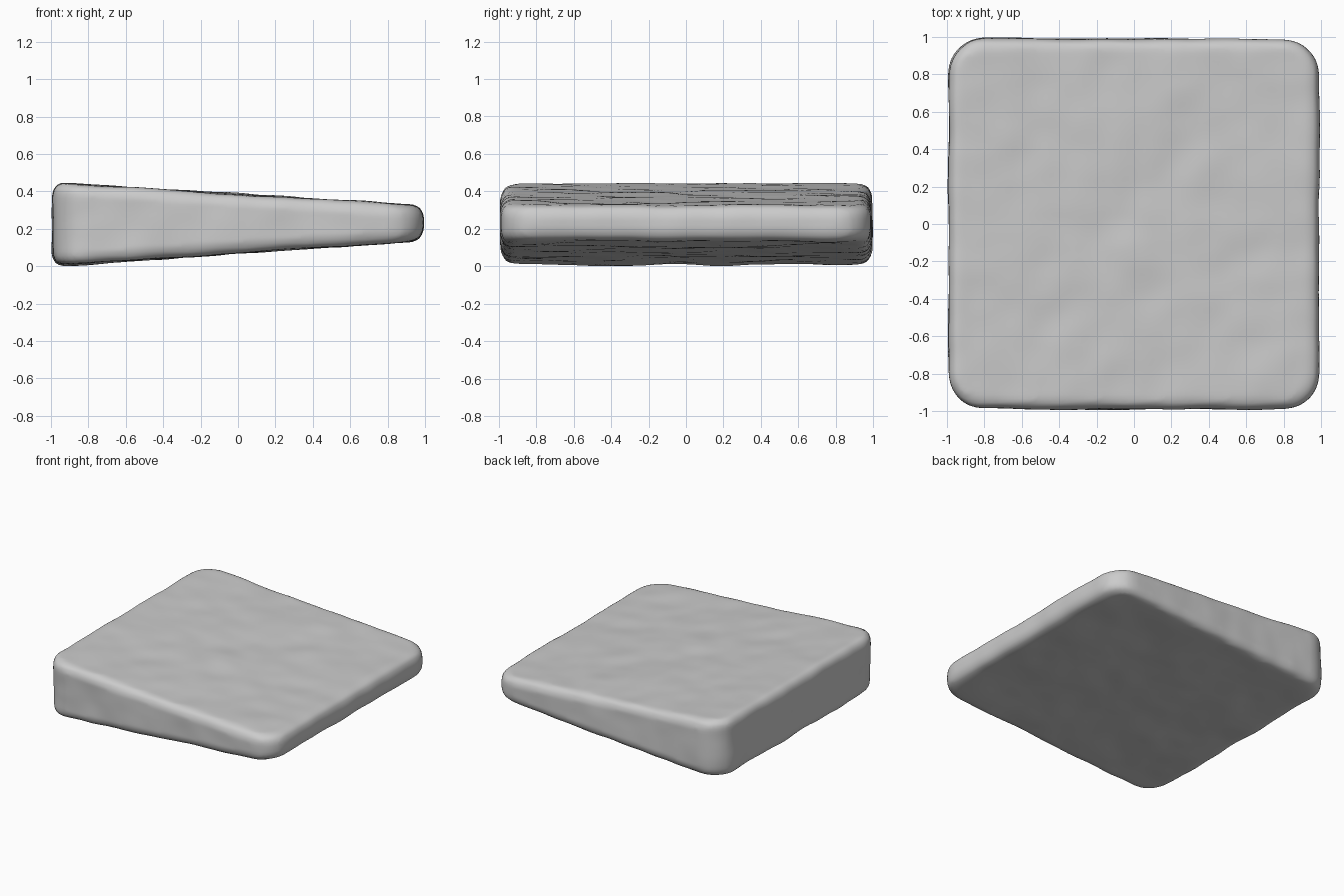
import bpy, bmesh, math

if "Cube" in bpy.data.objects:
    bpy.data.objects.remove(bpy.data.objects["Cube"])

HALF, CORNER, EDGE = 0.99, 0.19, 0.06


def top_z(x):
    return 0.385 - 0.064 * x


def bottom_z(x):
    return 0.070 + 0.069 * x


def outline(inset):
    """Rounded square plan, pulled in by inset."""
    r = CORNER - inset
    c = HALF - CORNER
    pts = []
    for k, (sx, sy) in enumerate([(1, 1), (-1, 1), (-1, -1), (1, -1)]):
        for i in range(11):
            a = math.radians(90 * k + 9 * i)
            pts.append((sx * c + r * math.cos(a), sy * c + r * math.sin(a)))
    return pts


# Tapered slab: stacked outlines following a rounded rim
bm = bmesh.new()
angles = [math.radians(90 * i / 6) for i in range(7)]
rim = [(EDGE * (1 - math.cos(a)), EDGE * (1 - math.sin(a))) for a in angles]
rings = []
for inset, drop in reversed(rim):
    rings.append([bm.verts.new((x, y, bottom_z(x) + drop)) for x, y in outline(inset)])
for inset, drop in rim:
    rings.append([bm.verts.new((x, y, top_z(x) - drop)) for x, y in outline(inset)])
for a, b in zip(rings, rings[1:]):
    n = len(a)
    for i in range(n):
        bm.faces.new((a[i], a[(i + 1) % n], b[(i + 1) % n], b[i]))
bm.faces.new(list(reversed(rings[0])))
bm.faces.new(rings[-1])
mesh = bpy.data.meshes.new("stone_slab")
bm.to_mesh(mesh)
bm.free()
slab = bpy.data.objects.new("stone_slab", mesh)
bpy.context.collection.objects.link(slab)

# Even mesh with a gently worn, uneven surface
remesh = slab.modifiers.new("even_mesh", 'REMESH')
remesh.mode = 'VOXEL'
remesh.voxel_size = 0.022
remesh.use_smooth_shade = True
smooth = slab.modifiers.new("soften", 'SMOOTH')
smooth.factor = 0.5
smooth.iterations = 3
worn = bpy.data.textures.new("worn_surface", 'CLOUDS')
worn.noise_scale = 0.35
worn.noise_depth = 1
bumps = slab.modifiers.new("worn_surface", 'DISPLACE')
bumps.texture = worn
bumps.strength = 0.022
bumps.mid_level = 0.5
